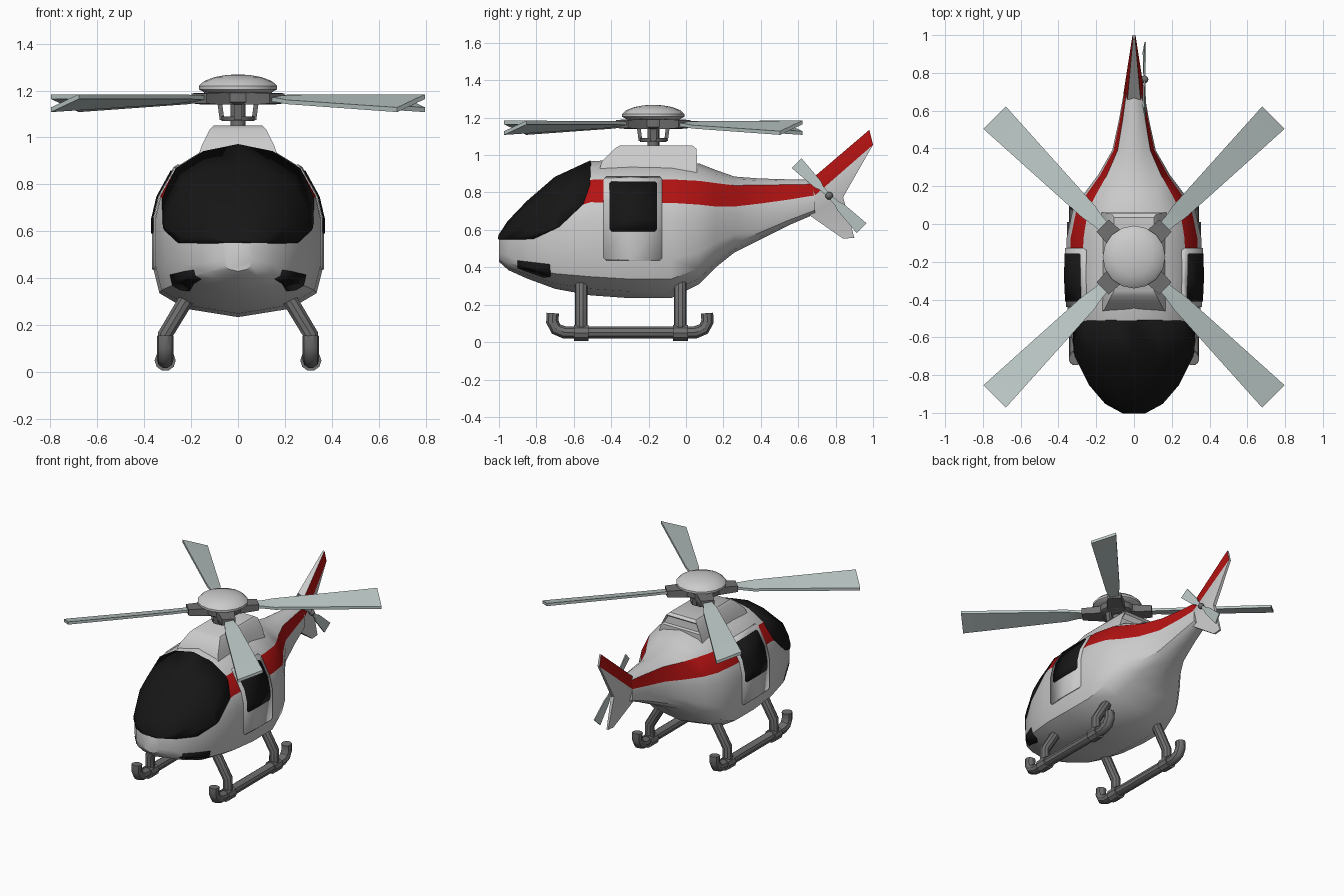
import bpy, bmesh
from math import radians, cos, sin, pi
from mathutils import Matrix, Vector

if "Cube" in bpy.data.objects:
    bpy.data.objects.remove(bpy.data.objects["Cube"])

def mat(name, rgb):
    m = bpy.data.materials.new(name)
    m.diffuse_color = (*rgb, 1)
    m.use_nodes = True
    m.node_tree.nodes["Principled BSDF"].inputs["Base Color"].default_value = m.diffuse_color
    return m

RED, BLACK = mat("red", (.45, .006, .006)), mat("black", (.008, .008, .008))
BLADE, DARK = mat("blade_grey", (.50, .58, .57)), mat("dark_grey", (.16, .16, .16))

def make(name, bm, mats=()):
    bmesh.ops.recalc_face_normals(bm, faces=bm.faces)
    me = bpy.data.meshes.new(name)
    bm.to_mesh(me)
    bm.free()
    for m in mats:
        me.materials.append(m)
    ob = bpy.data.objects.new(name, me)
    bpy.context.collection.objects.link(ob)
    return ob

def loft(bm, rings, stripe=(), M=Matrix()):
    vs = [[bm.verts.new(M @ Vector(p)) for p in r] for r in rings]
    n = len(vs[0])
    for a, b in zip(vs, vs[1:]):
        for i in range(n):
            j = (i + 1) % n
            bm.faces.new((a[i], a[j], b[j], b[i])).material_index = int(i in stripe)
    bm.faces.new(vs[0])
    bm.faces.new(vs[-1])

def lathe(bm, profile, n=16, M=Matrix()):
    loft(bm, [[(r * cos(2 * pi * k / n), r * sin(2 * pi * k / n), z) for k in range(n)]
              for r, z in profile], M=M)

def tube(name, pts, r):
    cu = bpy.data.curves.new(name, 'CURVE')
    cu.dimensions, cu.bevel_depth, cu.bevel_resolution, cu.use_fill_caps = '3D', r, 3, True
    s = cu.splines.new('POLY')
    s.points.add(len(pts) - 1)
    for p, co in zip(s.points, pts):
        p.co = (*co, 1)
    cu.materials.append(DARK)
    ob = bpy.data.objects.new(name, cu)
    bpy.context.collection.objects.link(ob)
    bpy.ops.object.select_all(action='DESELECT')
    ob.select_set(True)
    bpy.context.view_layer.objects.active = ob
    bpy.ops.object.convert(target='MESH')

# Fuselage stations: y, top, bottom, half width, stripe top, stripe bottom
STATIONS = [
    (-1.0, .57, .43, .06, .56, .55), (-.95, .645, .385, .15, .615, .58),
    (-.85, .75, .34, .235, .705, .63), (-.70, .88, .285, .31, .80, .69),
    (-.51, .968, .25, .35, .868, .748), (-.3, .975, .235, .36, .87, .745),
    (-.08, .97, .235, .358, .87, .745), (.07, .955, .31, .325, .862, .735),
    (.16, .92, .40, .265, .85, .725), (.26, .885, .48, .19, .838, .725),
    (.39, .875, .545, .115, .84, .74), (.55, .87, .625, .08, .842, .762),
    (.69, .868, .685, .055, .845, .785)]

def section(y, t, b, w, s1, s0):
    h = s0 - b
    half = [(0, t), (.42 * w, s1 + .7 * (t - s1)), (.75 * w, s1), (.94 * w, s0), (w, b + .82 * h),
            (w, b + .4 * h), (.93 * w, b + .2 * h), (.62 * w, b + .07 * h), (0, b)]
    return [(x, y, z) for x, z in half] + [(-x, y, z) for x, z in half[7:0:-1]]

bm = bmesh.new()
loft(bm, [section(*s) for s in STATIONS], stripe=(2, 13))
body = make("fuselage", bm, (None, RED))

# Panels: inflated copy of the fuselage clipped to a convex (y, z) outline, counter-clockwise
def panel(name, outline, off, m=None):
    bm = bmesh.new()
    bm.from_mesh(body.data)
    bm.normal_update()
    for v, n in [(v, v.normal.copy()) for v in bm.verts]:
        v.co += n * off
    for f in bm.faces:
        f.material_index = 0
    for (y0, z0), (y1, z1) in zip(outline, outline[1:] + outline[:1]):
        bmesh.ops.bisect_plane(bm, geom=bm.verts[:] + bm.edges[:] + bm.faces[:],
                               plane_co=(0, y0, z0), plane_no=(0, z1 - z0, y0 - y1), clear_outer=True)
    ob = make(name, bm, (m,) if m else ())
    sol = ob.modifiers.new("rim", 'SOLIDIFY')
    sol.thickness, sol.offset, sol.use_rim_only = off + .003, -1, True

def rounded(y0, y1, z0, z1, c=.012):
    return [(y0 + c, z0), (y1 - c, z0), (y1, z0 + c), (y1, z1 - c),
            (y1 - c, z1), (y0 + c, z1), (y0, z1 - c), (y0, z0 + c)]

panel("windshield", [(-1.05, .55), (-.82, .55), (-.68, .615), (-.55, .74), (-.515, .84),
                     (-.505, 1.1), (-1.05, 1.1)], .004, BLACK)
panel("doors", rounded(-.44, -.127, .437, .885), .006)
panel("door_windows", rounded(-.41, -.155, .592, .86), .010, BLACK)
panel("nose_lights", [(-.90, .395), (-.76, .345), (-.725, .35), (-.73, .415), (-.90, .435)], .004, BLACK)

# Tail fin: points are y, z, half thickness
P = [(.66, .862, .035), (.98, 1.135, .006), (1.0, 1.055, .008), (.69, .785, .056),
     (.84, .775, .012), (.65, .685, .04), (.84, .553, .007), (.90, .558, .006)]
bm = bmesh.new()
R, L = [[bm.verts.new((s * x, y, z)) for y, z, x in P] for s in (1, -1)]
for S in (R, L):
    for k, f in enumerate([(0, 1, 2, 3), (3, 2, 4), (0, 3, 5), (3, 4, 5), (5, 4, 7, 6)]):
        bm.faces.new([S[i] for i in f]).material_index = int(k == 0)
rim = [0, 1, 2, 4, 7, 6, 5]
for i, j in zip(rim, rim[1:] + rim[:1]):
    bm.faces.new((R[i], R[j], L[j], L[i]))
make("tail_fin", bm, (None, RED))

# Roof housing with recessed rear vent
bm = bmesh.new()
def rect(z, x, y0, y1):
    return [(-x, y0, z), (x, y0, z), (x, y1, z), (-x, y1, z)]
loft(bm, [rect(.90, .175, -.47, .06), rect(.965, .155, -.45, .06), rect(1.035, .12, -.38, .055),
          rect(1.05, .105, -.355, .035)])
bm.normal_update()
back = [f for f in bm.faces if f.normal.y > .9 and f.calc_center_median().z > .96 or
        f.normal.y < -.9 and f.calc_center_median().z > .96]
bmesh.ops.inset_region(bm, faces=back, thickness=.014, depth=0)
bmesh.ops.translate(bm, verts=list({v for f in back for v in f.verts}), vec=(0, -.015, 0))
make("roof_housing", bm)

# Rotor hub
C = Matrix.Translation((0, -.175, 0))
bm = bmesh.new()
lathe(bm, [(.14, 1.19), (.166, 1.205), (.166, 1.22), (.145, 1.24), (.10, 1.257), (.05, 1.266), (.012, 1.268)], M=C)
make("rotor_cap", bm)
bm = bmesh.new()
lathe(bm, [(.032, 1.03), (.032, 1.15)], M=C)
lathe(bm, [(.07, 1.07), (.075, 1.09), (.04, 1.09)], M=C)
lathe(bm, [(.11, 1.14), (.125, 1.15), (.125, 1.195), (.11, 1.20)], M=C)
for k in range(4):
    T = C @ Matrix.Rotation(radians(45 + 90 * k), 4, 'Z')
    loft(bm, [[(r, -w, z0), (r, w, z0), (r, w, z1), (r, -w, z1)] for r, w, z0, z1 in
              ((.08, .065, 1.14, 1.195), (.16, .05, 1.14, 1.19), (.235, .045, 1.145, 1.188))], M=T)
    T = C @ Matrix.Rotation(radians(90 * k), 4, 'Z')
    loft(bm, [[(r - .01, -.018, z), (r + .01, -.018, z), (r + .01, .018, z), (r - .01, .018, z)]
              for r, z in ((.068, 1.075), (.078, 1.15))], M=T)
make("rotor_hub", bm, (DARK,))

# Blades: sections are radius, half width, edge rise, centre height, half thickness
def blade(bm, secs, M):
    loft(bm, [[(r, -w, z - d - t), (r, w, z + d - t), (r, w, z + d + t), (r, -w, z - d + t)]
              for r, w, d, z, t in secs], M=M)

bm = bmesh.new()
for k in range(4):
    blade(bm, [(.20, .028, .003, 1.166, .010), (.27, .034, .006, 1.165, .009), (.34, .046, .011, 1.162, .009),
               (1.043, .084, .028, 1.146, .010)], C @ Matrix.Rotation(radians(45 + 90 * k), 4, 'Z'))
make("main_rotor_blades", bm, (BLADE,))

# Tail rotor spins in the y-z plane on the right side
T = Matrix.Translation((.055, .765, .783)) @ Matrix.Rotation(radians(90), 4, 'Y')
bm = bmesh.new()
for a in (45, 225):
    blade(bm, [(.01, .010, .001, 0, .004), (.06, .014, .002, 0, .004), (.085, .024, .003, 0, .004),
               (.245, .037, .005, 0, .004)], T @ Matrix.Rotation(radians(a), 4, 'Z'))
make("tail_rotor_blades", bm, (BLADE,))
bm = bmesh.new()
lathe(bm, [(.009, -.05), (.009, 0)], 8, T)
bmesh.ops.create_uvsphere(bm, u_segments=10, v_segments=6, radius=.021, matrix=T)
make("tail_rotor_hub", bm, (DARK,))

# Landing skids, legs and collars
for side, s in (("right", 1), ("left", -1)):
    x = .31 * s
    tube(side + "_skid", [(x, y, z) for y, z in
         ((-.712, .155), (-.715, .11), (-.695, .07), (-.65, .052), (.05, .052), (.095, .07), (.115, .11), (.112, .155))], .035)
    for end, y in (("front", -.56), ("rear", -.03)):
        tube(f"{side}_{end}_leg", [(.20 * s, y, .34), (.235 * s, y, .285), (x, y, .16), (x, y, .05)], .034)
        tube(f"{side}_{end}_collar", [(x, y - .04, .05), (x, y + .04, .05)], .045)

# Smooth shading with crisp edges
bpy.ops.object.select_all(action='SELECT')
bpy.context.view_layer.objects.active = body
bpy.ops.object.shade_smooth_by_angle(angle=radians(35))
